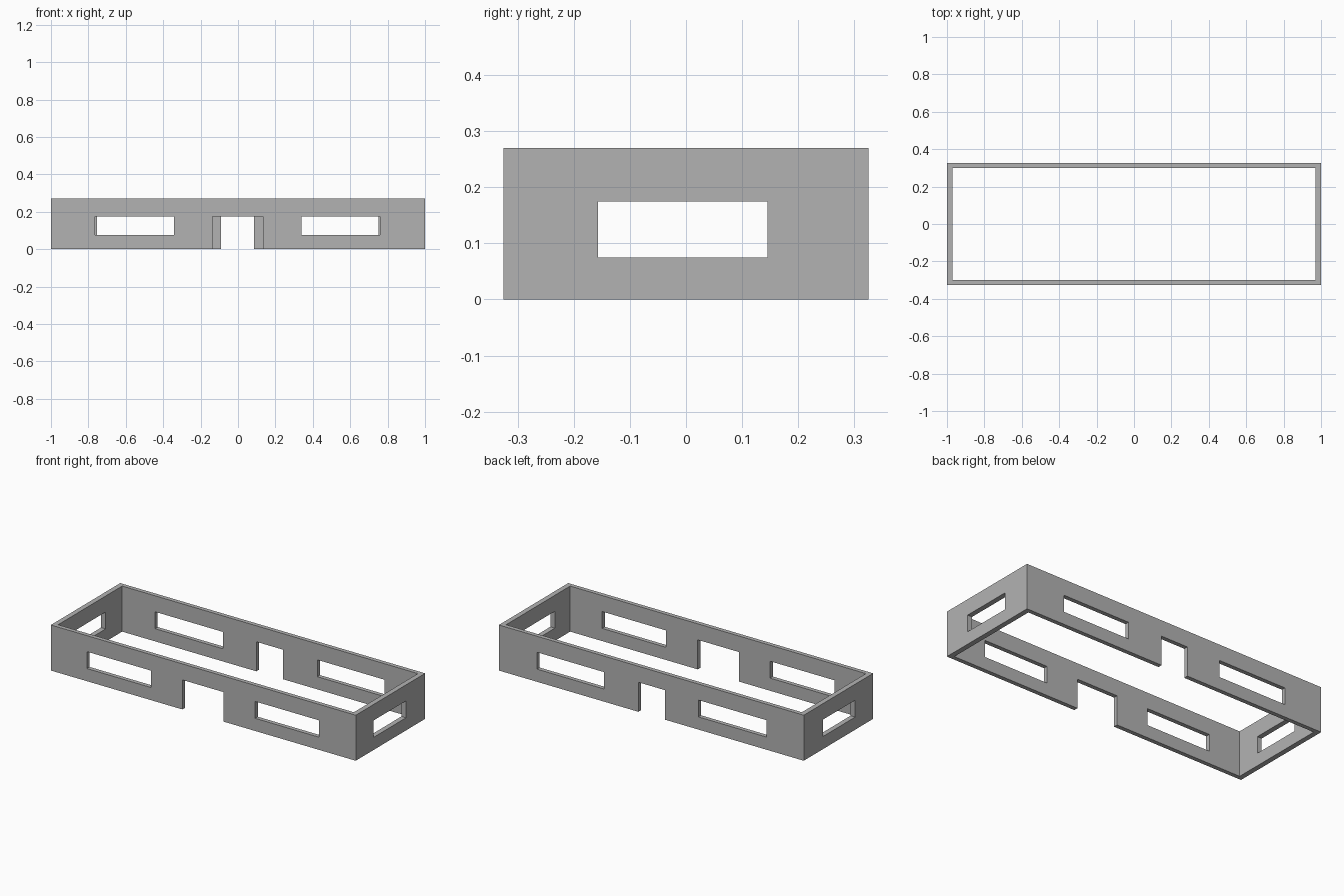
import bpy
import bmesh
from mathutils import Vector

cube = bpy.data.objects.get("Cube")
if cube:
    bpy.data.objects.remove(cube, do_unlink=True)

LENGTH, DEPTH, HEIGHT = 2.0, 0.65, 0.27
WALL_X, WALL_Y = 0.03, 0.025
SILL, HEAD = 0.075, 0.175


def box_object(name, boxes):
    """One mesh object made of boxes, each given by its low and high corner."""
    bm = bmesh.new()
    for low, high in boxes:
        low, high = Vector(low), Vector(high)
        verts = bmesh.ops.create_cube(bm, size=1)["verts"]
        bmesh.ops.scale(bm, vec=high - low, verts=verts)
        bmesh.ops.translate(bm, vec=(low + high) / 2, verts=verts)
    mesh = bpy.data.meshes.new(name)
    bm.to_mesh(mesh)
    bm.free()
    obj = bpy.data.objects.new(name, mesh)
    bpy.context.collection.objects.link(obj)
    return obj


def cut(target, cutter):
    """Subtract the cutter for good, then remove it."""
    cutter.hide_render = True
    mod = target.modifiers.new("cut", "BOOLEAN")
    mod.operation, mod.solver, mod.object = "DIFFERENCE", "EXACT", cutter
    bpy.context.view_layer.update()
    graph = bpy.context.evaluated_depsgraph_get()
    result = bpy.data.meshes.new_from_object(target.evaluated_get(graph))
    target.modifiers.clear()
    target.data = result
    bpy.data.objects.remove(cutter, do_unlink=True)


# Wall ring: a block hollowed out from top to bottom
hx, hy = LENGTH / 2, DEPTH / 2
ix, iy = hx - WALL_X, hy - WALL_Y
walls = box_object("perimeter_walls", [((-hx, -hy, 0), (hx, hy, HEIGHT))])
cut(walls, box_object("interior_cutter", [((-ix, -iy, -0.1), (ix, iy, HEIGHT + 0.1))]))

# Doorway and two windows in each long wall
openings = []
for side, door, windows in (
    (-1, (-0.137, 0.133), ((-0.764, -0.342), (0.34, 0.76))),
    (1, (-0.09, 0.085), ((-0.754, -0.31), (0.31, 0.75))),
):
    y0, y1 = sorted((side * (iy - 0.05), side * (hy + 0.05)))
    openings.append(((door[0], y0, -0.1), (door[1], y1, HEAD)))
    for x0, x1 in windows:
        openings.append(((x0, y0, SILL), (x1, y1, HEAD)))

# One window in each end wall
for side in (-1, 1):
    x0, x1 = sorted((side * (ix - 0.05), side * (hx + 0.05)))
    openings.append(((x0, -0.157, SILL), (x1, 0.145, HEAD)))
cut(walls, box_object("opening_cutter", openings))

# Plain grey finish
grey = bpy.data.materials.new("plain_grey")
grey.use_nodes = True
colour = (0.45, 0.45, 0.45, 1)
grey.diffuse_color = colour
for node in grey.node_tree.nodes:
    if node.type == "BSDF_PRINCIPLED":
        node.inputs["Base Color"].default_value = colour
walls.data.materials.clear()
walls.data.materials.append(grey)
walls.data.polygons.foreach_set("material_index", [0] * len(walls.data.polygons))
